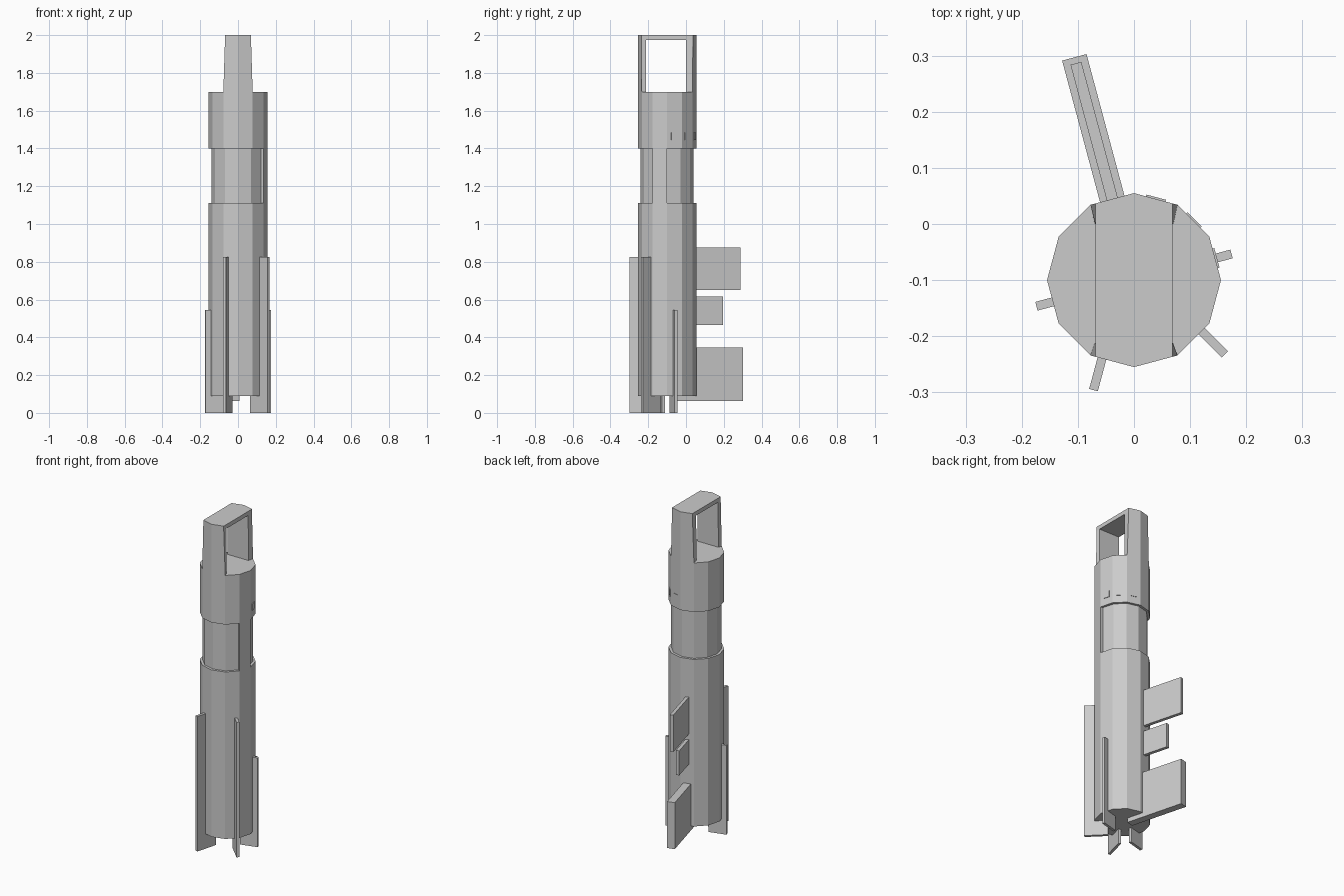
import bpy, bmesh, math

if "Cube" in bpy.data.objects:
    bpy.data.objects.remove(bpy.data.objects["Cube"])

CY = -0.10          # barrel axis lies at x = 0, y = CY
R, R_NECK = 0.155, 0.14


def prism(name, lower, upper, z0, z1):
    """Solid between two matching counter-clockwise outlines."""
    bm = bmesh.new()
    a = [bm.verts.new((x, y, z0)) for x, y in lower]
    b = [bm.verts.new((x, y, z1)) for x, y in upper]
    n = len(a)
    bm.faces.new(a[::-1])
    bm.faces.new(b)
    for i in range(n):
        j = (i + 1) % n
        bm.faces.new((a[i], a[j], b[j], b[i]))
    bmesh.ops.recalc_face_normals(bm, faces=bm.faces)
    me = bpy.data.meshes.new(name)
    bm.to_mesh(me)
    bm.free()
    ob = bpy.data.objects.new(name, me)
    bpy.context.collection.objects.link(ob)
    return ob


def polar(r, deg, side=0.0):
    """Point at radius r along an angle, shifted sideways."""
    c, s = math.cos(math.radians(deg)), math.sin(math.radians(deg))
    return (r * c - side * s, CY + r * s + side * c)


def barrel(name, r, z0, z1):
    ring = [polar(r, 30 * i) for i in range(12)]
    return prism(name, ring, ring, z0, z1)


def plate(name, deg, r0, r1, width, z0, z1, side=0.0):
    """Radial slab sticking out of the barrel."""
    h = width / 2
    pts = [polar(r0, deg, side - h), polar(r1, deg, side - h),
           polar(r1, deg, side + h), polar(r0, deg, side + h)]
    return prism(name, pts, pts, z0, z1)


# Twelve-sided barrel: body, recessed neck, head
barrel("body", R, 0.09, 1.11)
barrel("neck", R_NECK, 1.11, 1.40)
barrel("head", R, 1.40, 1.70)

# One facet of the neck stays flush with the body
strip = [polar(R_NECK - 0.01, -30), polar(R, -30), polar(R, 0), polar(R_NECK - 0.01, 0)]
prism("neck_bridge", strip, strip, 1.11, 1.40)

# Handle: two tapered uprights following the barrel facets, joined by a top bar
SLOPE = math.tan(math.radians(15))


def outer_y(x, sign):
    return CY + sign * (R - abs(x) * SLOPE)


def upright_outline(x_out, x_in, sign, inner):
    pts = [(-x_in, inner), (x_in, inner), (x_out, outer_y(x_out, sign)),
           (0, outer_y(0, sign)), (-x_out, outer_y(x_out, sign))]
    return pts if sign > 0 else pts[::-1]


for name, sign, inner in (("handle_front_upright", -1, -0.212), ("handle_back_upright", 1, 0.0)):
    prism(name, upright_outline(0.0775, 0.07, sign, inner),
          upright_outline(0.069, 0.069, sign, inner), 1.70, 1.975)

w = 0.069
bar = [(-w, outer_y(w, -1)), (0, outer_y(0, -1)), (w, outer_y(w, -1)),
       (w, outer_y(w, 1)), (0, outer_y(0, 1)), (-w, outer_y(w, 1))]
prism("handle_top_bar", bar, bar, 1.975, 2.0)

# Fins around the base: angle, outer radius, top height, sideways shift
for i, (deg, r1, top, side) in enumerate(((15, 0.18, 0.545, 0.0), (195, 0.18, 0.545, 0.0),
                                          (255, 0.208, 0.825, -0.019), (-45, 0.208, 0.825, 0.021))):
    plate(f"fin_{i + 1}", deg, 0.075, r1, 0.016, 0.0, top, side)

# Flat teeth on the back
plate("lower_tooth", 105, 0.05, 0.411, 0.045, 0.063, 0.347)
plate("middle_tooth", 105, 0.10, 0.305, 0.02, 0.465, 0.615)
plate("upper_tooth", 105, 0.10, 0.40, 0.02, 0.65, 0.875)

# Small raised tabs on three facets of the head
for i, deg in enumerate((15, 45, 75)):
    plate(f"head_tab_{i + 1}", deg, 0.14, 0.153, 0.036, 1.445, 1.485)
